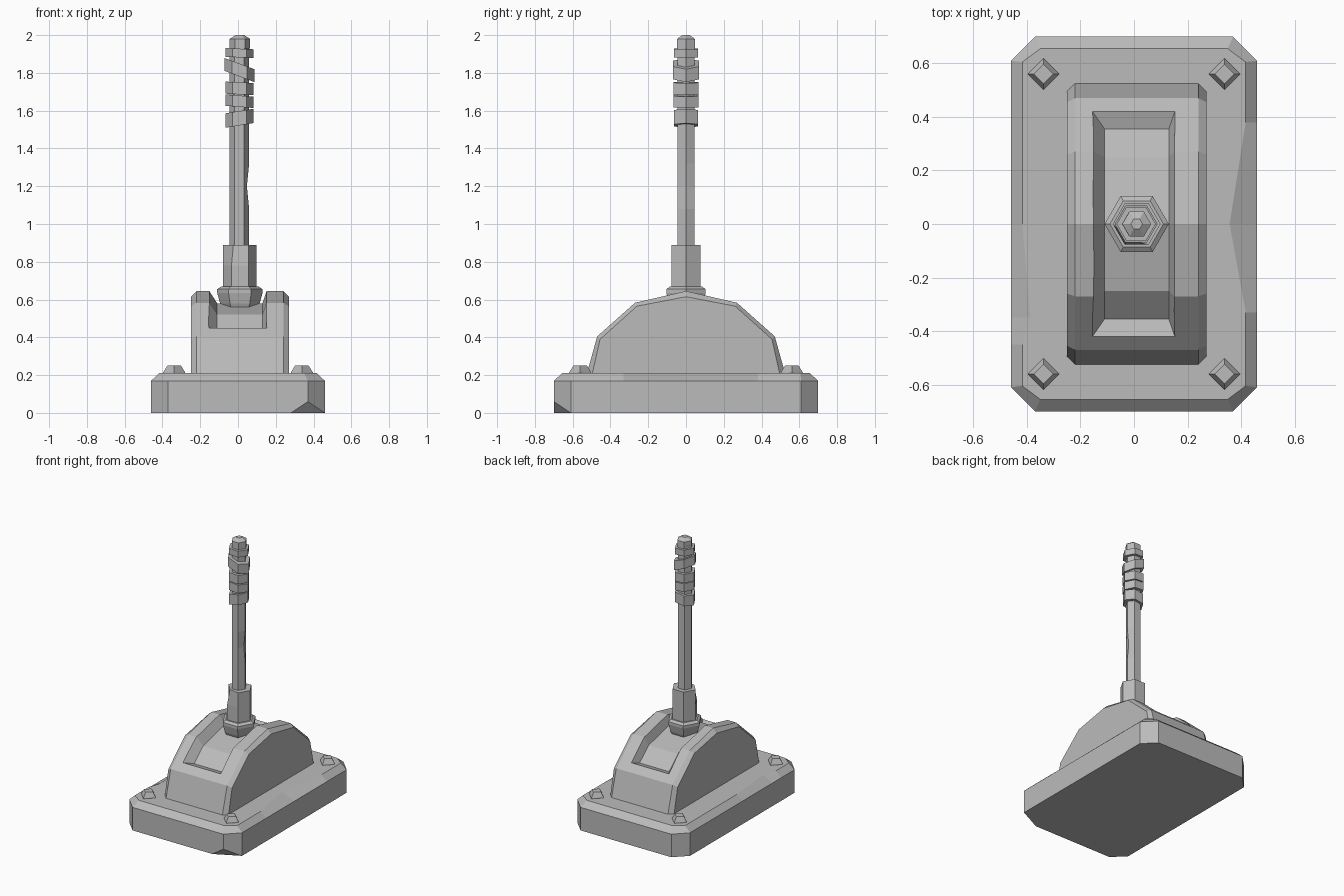
import bpy, bmesh
from math import cos, sin, pi
from mathutils import Vector

if "Cube" in bpy.data.objects:
    bpy.data.objects.remove(bpy.data.objects["Cube"])

GREY = (0.5, 0.5, 0.5, 1)
grey = bpy.data.materials.new("plain grey")
grey.use_nodes = True
grey.diffuse_color = GREY
grey.node_tree.nodes["Principled BSDF"].inputs["Base Color"].default_value = GREY
CX = 0.01  # the lever and housing sit slightly off centre


def loft(name, rings, chips=()):
    """Solid skinned through rings of equal length; chips are cut planes (point, normal)."""
    bm = bmesh.new()
    loops = [[bm.verts.new(p) for p in ring] for ring in rings]
    n = len(loops[0])
    for a, b in zip(loops, loops[1:]):
        for i in range(n):
            j = (i + 1) % n
            bm.faces.new((a[i], a[j], b[j], b[i]))
    bm.faces.new(loops[0])
    bm.faces.new(loops[-1])
    for point, normal in chips:
        geom = bm.verts[:] + bm.edges[:] + bm.faces[:]
        bmesh.ops.bisect_plane(bm, geom=geom, plane_co=point, plane_no=normal, clear_outer=True)
        bmesh.ops.holes_fill(bm, edges=[e for e in bm.edges if e.is_boundary], sides=0)
    bmesh.ops.recalc_face_normals(bm, faces=bm.faces[:])
    mesh = bpy.data.meshes.new(name)
    bm.to_mesh(mesh)
    bm.free()
    mesh.materials.append(grey)
    obj = bpy.data.objects.new(name, mesh)
    bpy.context.collection.objects.link(obj)
    return obj


def ngon(x, y, z, r, sides=6, tilt=0, dent=None, depth=0):
    """Horizontal polygon, optionally tilted along x, with one corner pulled in."""
    ring = []
    for i in range(sides):
        a = 2 * pi * i / sides
        rr = r - depth if i == dent else r
        ring.append((x + rr * cos(a), y + rr * sin(a), z + tilt * cos(a)))
    return ring


def plate(hx, hy, cx, cy, z, right=0, left=0):
    """Rectangle with cut corners and optional dents in the long sides."""
    return [(x, y, z) for x, y in (
        (hx, -cy), (hx, -0.33), (hx - right, 0.0), (hx, 0.38), (hx, cy),
        (cx, hy), (-cx, hy), (-hx, cy),
        (-hx, 0.0), (-hx + left, -0.35), (-hx, -0.45), (-hx, -cy), (-cx, -hy), (cx, -hy))]


# Base plate with sloped rim and a chipped front corner
p, q, r = Vector((0.28, -0.7, 0)), Vector((0.37, -0.7, 0.06)), Vector((0.46, -0.61, 0))
chip = (q - p).cross(r - p)
if chip.z > 0:
    chip = -chip
loft("base_plate", [
    plate(0.46, 0.70, 0.37, 0.61, 0),
    plate(0.46, 0.70, 0.37, 0.61, 0.17),
    plate(0.417, 0.655, 0.35, 0.605, 0.21, right=0.06, left=0.03)], [(p, chip)])

# Corner rivets
for sx, side in ((1, "left"), (-1, "right")):
    for sy, end in ((-1, "front"), (1, "back")):
        loft(f"rivet_{end}_{side}", [ngon(sx * 0.338, sy * 0.56, z, rad, 4)
                                     for z, rad in ((0.2, 0.06), (0.215, 0.058), (0.25, 0.036))])


# Arched housing with chamfered sides
def arch(x, half, peak):
    side = half + [(0, peak)] + [(-y, z) for y, z in reversed(half)]
    return [(x, y, z) for y, z in side]


outer = [(-0.53, 0.19), (-0.47, 0.405), (-0.27, 0.583)]
inner = [(-0.5, 0.19), (-0.455, 0.39), (-0.26, 0.565)]
housing = loft("housing", [
    arch(CX - 0.26, inner, 0.615), arch(CX - 0.23, outer, 0.645),
    arch(CX + 0.23, outer, 0.645), arch(CX + 0.26, inner, 0.615)])

# Flared slot that follows the arch: floor y, floor z, lip y, lip z
half = [(-0.355, 0.43, -0.485, 0.47), (-0.25, 0.52, -0.29, 0.66)]
stations = half + [(0, 0.58, 0, 0.72)] + [(-a, b, -c, d) for a, b, c, d in reversed(half)]
cutter = loft("slot_cutter", [
    [(-0.11, fy, fz), (0.13, fy, fz), (0.175, ly, lz), (-0.2, ly, lz)]
    for fy, fz, ly, lz in stations])
cutter.hide_render = True
cut = housing.modifiers.new("slot", "BOOLEAN")
cut.operation = "DIFFERENCE"
cut.solver = "EXACT"
cut.object = cutter
bpy.context.view_layer.objects.active = housing
bpy.ops.object.modifier_apply(modifier="slot")
bpy.data.objects.remove(cutter)

# Hexagonal collar and sleeve
loft("collar", [ngon(CX, 0, z, rad) for z, rad in
                ((0.55, 0.09), (0.58, 0.105), (0.635, 0.12), (0.655, 0.12), (0.668, 0.1))])
loft("sleeve", [ngon(CX, 0, 0.64, 0.089), ngon(CX, 0, 0.78, 0.089),
                ngon(CX, 0, 0.89, 0.089, dent=4, depth=0.02)])

# Lever shaft with a worn edge
loft("shaft", [ngon(CX - 0.003, 0, z, 0.052, dent=0, depth=d) for z, d in
               ((0.85, 0), (1.08, 0), (1.2, 0.012), (1.32, 0), (1.95, 0))])
loft("shaft_cap", [ngon(CX, 0, z, rad) for z, rad in
                   ((1.93, 0.054), (1.98, 0.054), (2.0, 0.022))])

# Grip wraps: centre height, half height, radius, tilt
wraps = [(1.905, 0.023, 0.073, -0.003), (1.815, 0.034, 0.08, -0.03), (1.718, 0.032, 0.075, -0.004),
         (1.65, 0.03, 0.075, -0.006), (1.56, 0.038, 0.073, 0.012)]
for i, (z, h, rad, tilt) in enumerate(wraps):
    loft(f"grip_wrap_{i + 1}", [ngon(CX - 0.002, 0, z - h, rad, tilt=tilt),
                                ngon(CX - 0.002, 0, z + h, rad, tilt=tilt)])
